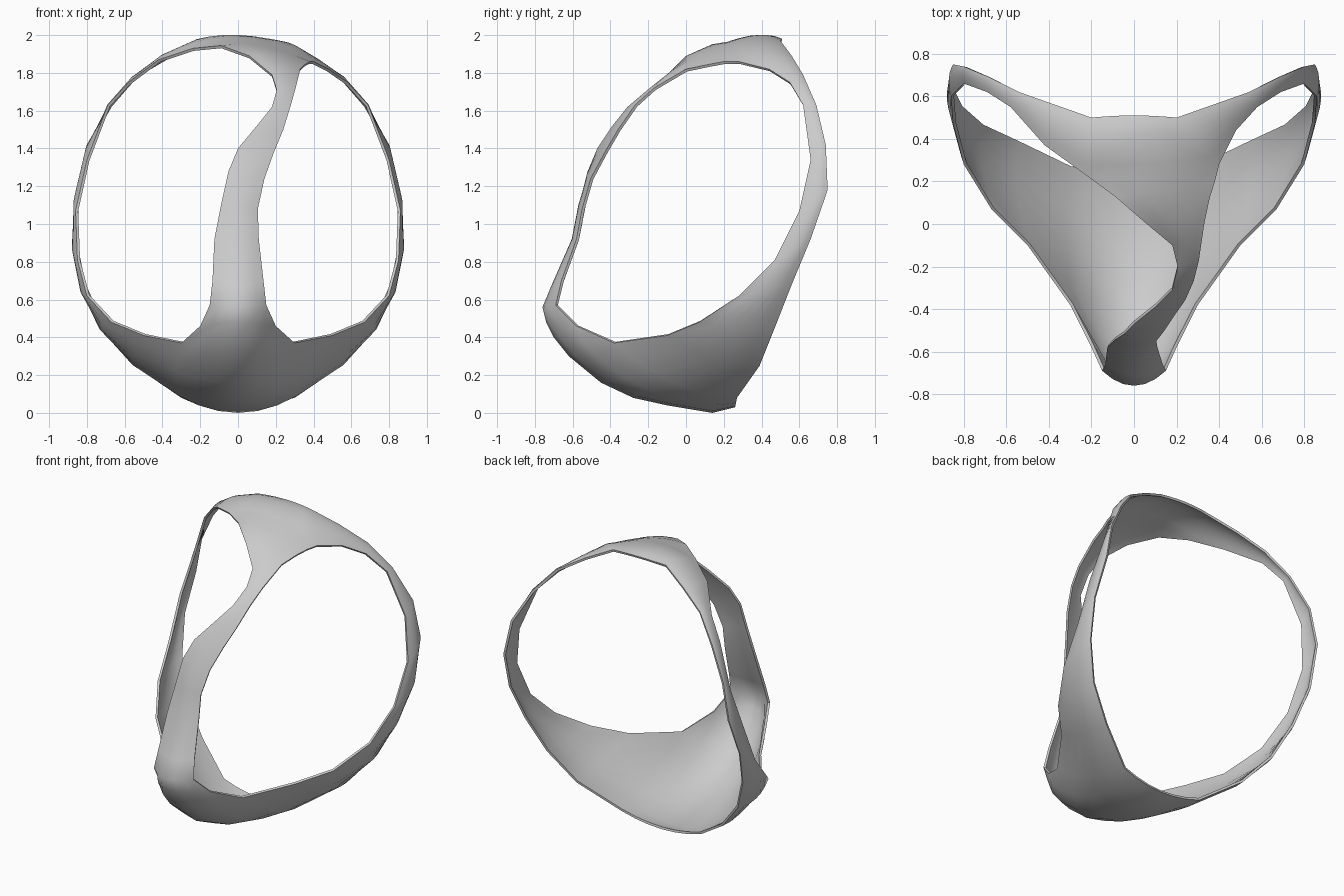
import bpy, bmesh
from mathutils import Vector

if "Cube" in bpy.data.objects:
    bpy.data.objects.remove(bpy.data.objects["Cube"])

N = 6                      # segments across every band
CENTRE = Vector((0, 0, 1))


def across(a, m, b):
    """Curved row of points from a through m to b."""
    a, m, b = Vector(a), Vector(m), Vector(b)
    row = []
    for i in range(N + 1):
        t = i / N
        row.append(a * (1 - t) * (1 - 2 * t) + m * 4 * t * (1 - t) + b * t * (2 * t - 1))
    return row


def bowed(a, b):
    """Row between two rim points, bowed outward in proportion to its width."""
    a, b = Vector(a), Vector(b)
    mid = (a + b) / 2
    return across(a, mid + (mid - CENTRE).normalized() * (a - b).length * 0.1, b)


def loft(bm, rows):
    grid = [[bm.verts.new(p) for p in row] for row in rows]
    for r0, r1 in zip(grid, grid[1:]):
        for i in range(N):
            bm.faces.new((r0[i], r0[i + 1], r1[i + 1], r1[i]))


def flip(p):
    return (-p[0], p[1], p[2])


# Side arms: (side opening rim, back opening rim), bottom to top
arm = [
    ((.30, -.38, .37), (.30, .27, .08)),
    ((.50, -.10, .41), (.55, .39, .25)),
    ((.67, .07, .48), (.72, .47, .45)),
    ((.80, .28, .62), (.82, .56, .68)),
    ((.85, .47, .81), (.87, .66, .92)),
    ((.86, .60, 1.07), (.85, .75, 1.18)),
    ((.80, .66, 1.34), (.80, .74, 1.42)),
    ((.69, .62, 1.63), (.68, .69, 1.63)),
    ((.58, .55, 1.75), (.54, .62, 1.79)),
]
right_top = [((.48, .44, 1.82), (.37, .56, 1.89)), ((.40, .28, 1.86), (.20, .50, 1.97))]
left_top = [((-.42, .37, 1.87), (-.37, .56, 1.89)), ((-.24, .24, 1.93), (-.20, .50, 1.97))]
right_rows = [bowed(a, b) for a, b in arm + right_top]
left_rows = [bowed(a, b) for a, b in [(flip(a), flip(b)) for a, b in arm] + left_top]

# Front band: (left rim, middle, right rim), swinging to the right as it rises
band = [
    ((-.20, -.58, .46), (0, -.74, .48), (.20, -.58, .46)),
    ((-.15, -.69, .57), (0, -.76, .56), (.15, -.69, .57)),
    ((-.135, -.66, .70), (0, -.71, .68), (.135, -.66, .70)),
    ((-.125, -.58, .92), (0, -.605, .92), (.11, -.58, .92)),
    ((-.09, -.545, 1.10), (.01, -.57, 1.10), (.105, -.55, 1.08)),
    ((-.05, -.52, 1.28), (.04, -.525, 1.25), (.14, -.505, 1.24)),
    ((.00, -.47, 1.40), (.10, -.46, 1.38), (.19, -.43, 1.38)),
    ((.10, -.39, 1.52), (.165, -.38, 1.51), (.24, -.36, 1.50)),
    ((.18, -.31, 1.62), (.22, -.30, 1.62), (.28, -.27, 1.63)),
    ((.205, -.20, 1.71), (.25, -.19, 1.72), (.305, -.17, 1.72)),
    ((.18, -.10, 1.79), (.25, -.07, 1.81), (.33, 0, 1.82)),
    ((.06, 0, 1.89), (.20, .05, 1.89), (.355, .12, 1.845)),
    ((-.09, .13, 1.945), (.13, .16, 1.94), (.38, .20, 1.86)),
]
# Middles of the bowl at the foot (back to front) and the cap at the crown (front to back)
foot = [(0, .26, .03), (0, .14, 0), (0, -.10, .04), (0, -.28, .08),
        (0, -.45, .16), (0, -.62, .30), (0, -.70, .40)]
crown = [(.09, .22, 1.96), (.06, .28, 1.98), (.03, .34, 1.995), (.01, .39, 2.0),
         (0, .43, 2.0), (0, .47, 1.995), (0, .51, 1.98)]
front_rows = [across(l, m, r) for l, m, r in zip(left_rows[0][::-1], foot, right_rows[0][::-1])]
front_rows += [across(*row) for row in band]
front_rows += [across(l, m, r) for l, m, r in zip(left_rows[-1], crown, right_rows[-1])]

# Join the three bands into one continuous skin
bm = bmesh.new()
for rows in (front_rows, right_rows, left_rows):
    loft(bm, rows)
bmesh.ops.remove_doubles(bm, verts=bm.verts, dist=0.0005)
bmesh.ops.recalc_face_normals(bm, faces=bm.faces)
if sum(f.normal.dot(f.calc_center_median() - CENTRE) * f.calc_area() for f in bm.faces) < 0:
    bmesh.ops.reverse_faces(bm, faces=bm.faces)
mesh = bpy.data.meshes.new("three_opening_shell")
bm.to_mesh(mesh)
bm.free()
shell = bpy.data.objects.new("three_opening_shell", mesh)
bpy.context.collection.objects.link(shell)

# Thin wall, smooth faces with crisp rims
wall = shell.modifiers.new("wall", 'SOLIDIFY')
wall.thickness = 0.015
wall.offset = -1
bpy.context.view_layer.objects.active = shell
shell.select_set(True)
bpy.ops.object.modifier_apply(modifier=wall.name)
bpy.ops.object.shade_smooth_by_angle(angle=0.8)
